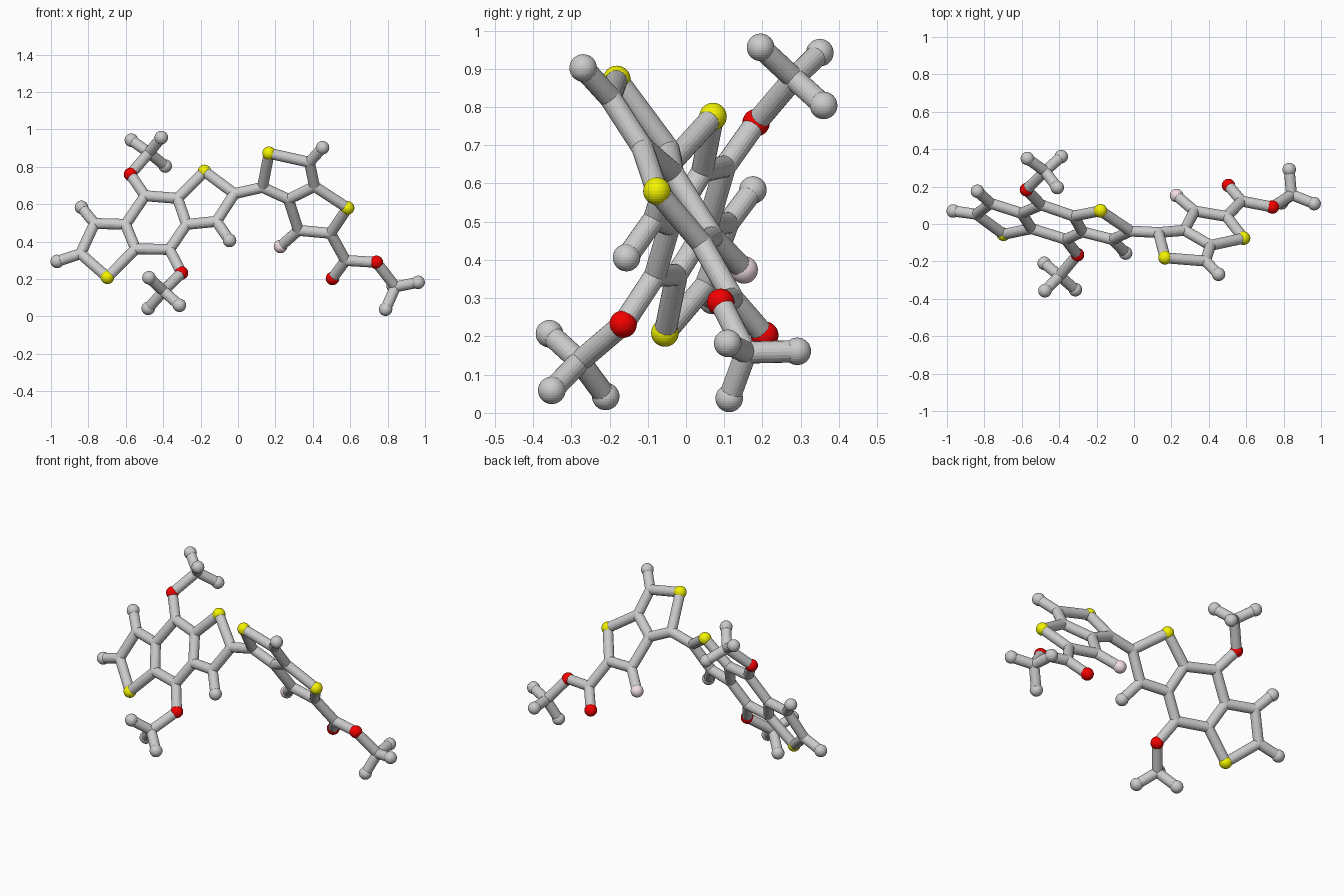
import bpy, bmesh
from mathutils import Vector, Matrix

if "Cube" in bpy.data.objects:
    bpy.data.objects.remove(bpy.data.objects["Cube"])

STICK, BALL = 0.029, 0.036

# Each fused ring system is flat, so its depth follows from x and z
def left(x, z):
    return Vector((x, -0.373 - 0.305 * x + 0.502 * z, z))

def right(x, z):
    return Vector((x, 0.466 - 0.235 * x - 0.697 * z, z))

V = lambda *c: Vector(c)

atoms = {
    # left ring system
    'c1': left(-.842, .335), 'c2': left(-.767, .497), 'c3': left(-.601, .492),
    'c4': left(-.548, .361), 'c5': left(-.497, .645), 'c6': left(-.323, .631),
    'c7': left(-.275, .492), 'c8': left(-.366, .358), 'c9': left(-.019, .656),
    'c10': left(-.115, .508), 's1': left(-.698, .209), 's2': left(-.179, .775),
    'h1': left(-.967, .294), 'h2': left(-.837, .583), 'h3': left(-.045, .406),
    'o1': left(-.575, .759), 'o2': left(-.302, .232),
    # right ring system and ester
    'c11': right(.131, .69), 'c12': right(.382, .824), 'c13': right(.409, .695),
    'c14': right(.27, .626), 'c15': right(.495, .444), 'c16': right(.323, .46),
    'c17': right(.575, .299), 's3': right(.166, .872), 's4': right(.586, .58),
    'h4': right(.452, .902), 'f1': right(.227, .374),
    'o3': right(.505, .203), 'o4': right(.74, .289),
    # three methyl ends
    'm1': V(-.476, .282, .875), 'h5': V(-.57, .35, .942),
    'h6': V(-.41, .195, .956), 'h7': V(-.389, .36, .804),
    'm2': V(-.398, -.278, .135), 'h8': V(-.476, -.357, .207),
    'h9': V(-.48, -.21, .043), 'h10': V(-.313, -.351, .059),
    'm3': V(.842, .157, .158), 'h11': V(.83, .291, .161),
    'h12': V(.963, .109, .182), 'h13': V(.789, .113, .038),
}

# Chains of bonded atoms
chains = {
    'left_ring_bonds': ['c1 c2 c3 c4 s1 c1', 'c3 c5 c6 c7 c8 c4', 'c6 s2 c9 c10 c7',
                        'c1 h1', 'c2 h2', 'c10 h3'],
    'upper_methoxy_bonds': ['c5 o1 m1 h5', 'm1 h6', 'm1 h7'],
    'lower_methoxy_bonds': ['c8 o2 m2 h8', 'm2 h9', 'm2 h10'],
    'linking_bond': ['c9 c11'],
    'right_ring_bonds': ['c11 s3 c12 c13 c14 c11', 'c13 s4 c15 c16 c14',
                         'c12 h4', 'c16 f1'],
    'ester_bonds': ['c15 c17 o4 m3 h11', 'c17 o3', 'm3 h12', 'm3 h13'],
}

def finish(name, bm, color=None):
    me = bpy.data.meshes.new(name)
    bm.to_mesh(me)
    bm.free()
    ob = bpy.data.objects.new(name, me)
    bpy.context.collection.objects.link(ob)
    if color:
        mat = bpy.data.materials.new(name + '_color')
        mat.diffuse_color = (*color, 1)
        mat.use_nodes = True
        mat.node_tree.nodes["Principled BSDF"].inputs["Base Color"].default_value = mat.diffuse_color
        me.materials.append(mat)

def add_stick(bm, a, b):
    d = b - a
    mat = Matrix.Translation((a + b) / 2) @ d.to_track_quat('Z', 'Y').to_matrix().to_4x4()
    bmesh.ops.create_cone(bm, cap_ends=True, segments=20, radius1=STICK,
                          radius2=STICK, depth=d.length, matrix=mat)

def add_balls(name, kinds, radius, color=None):
    bm = bmesh.new()
    for key, p in atoms.items():
        if key[0] in kinds:
            bmesh.ops.create_uvsphere(bm, u_segments=32, v_segments=16, radius=radius,
                                      matrix=Matrix.Translation(p))
    finish(name, bm, color)

# Bonds
for name, paths in chains.items():
    bm = bmesh.new()
    for path in paths:
        keys = path.split()
        for a, b in zip(keys, keys[1:]):
            add_stick(bm, atoms[a], atoms[b])
    finish(name, bm)

# Atoms
add_balls('carbon_joints', 'cm', STICK)
add_balls('hydrogen_balls', 'h', BALL)
add_balls('sulfur_balls', 's', BALL, (0.9, 0.9, 0.0))
add_balls('oxygen_balls', 'o', BALL, (0.9, 0.0, 0.0))
add_balls('fluorine_ball', 'f', BALL, (0.9, 0.74, 0.77))
